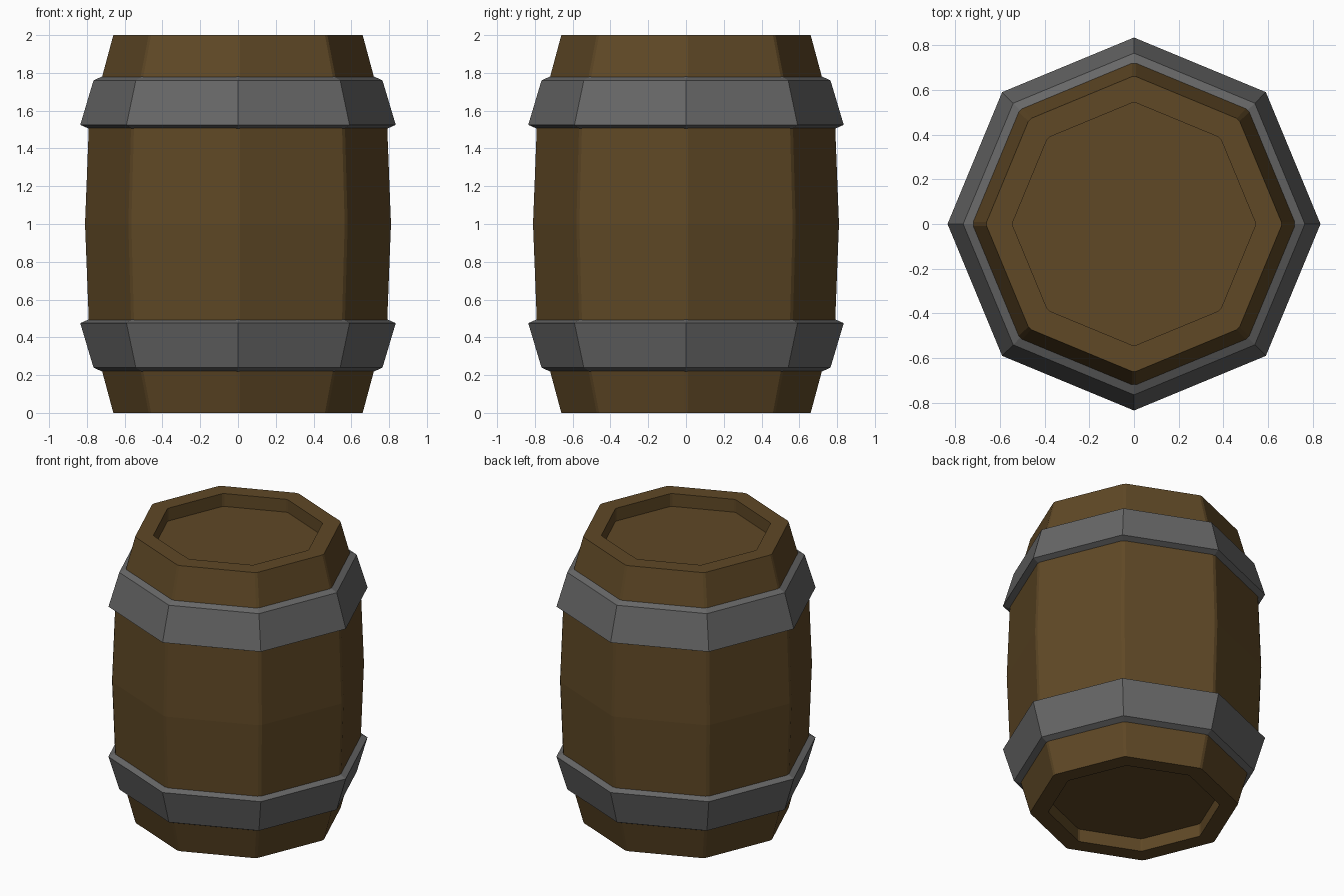
import bpy, math

if "Cube" in bpy.data.objects:
    bpy.data.objects.remove(bpy.data.objects["Cube"])

SIDES = 8


def material(name, rgb):
    m = bpy.data.materials.new(name)
    m.diffuse_color = (*rgb, 1)
    m.use_nodes = True
    m.node_tree.nodes["Principled BSDF"].inputs["Base Color"].default_value = m.diffuse_color
    return m


def lathe(name, profile, mat, closed, corner=0.0):
    """Revolve (radius, z) points around z as an octagon.
    corner > 0 splits every corner in two (degrees) for a narrow chamfer."""
    offsets = (-corner, corner) if corner else (0,)
    angles = [math.radians(i * 360 / SIDES + o) for i in range(SIDES) for o in offsets]
    n, rings = len(angles), len(profile)
    verts = [(r * math.cos(a), r * math.sin(a), z) for r, z in profile for a in angles]
    faces = []
    for j in range(rings if closed else rings - 1):
        k = (j + 1) % rings
        for i in range(n):
            i2 = (i + 1) % n
            faces.append((j * n + i, j * n + i2, k * n + i2, k * n + i))
    if not closed:  # recessed heads at both ends
        faces.append(tuple(reversed(range(n))))
        faces.append(tuple(range((rings - 1) * n, rings * n)))
    mesh = bpy.data.meshes.new(name)
    mesh.from_pydata(verts, [], faces)
    mesh.materials.append(mat)
    ob = bpy.data.objects.new(name, mesh)
    bpy.context.collection.objects.link(ob)
    return ob


wood = material("dark wood", (0.115, 0.065, 0.019))
iron = material("grey iron", (0.135, 0.135, 0.135))

# Barrel body: recessed head, rim, bulging staves, mirrored about z = 1
half = [(0.543, 0.09), (0.543, 0.0), (0.66, 0.0), (0.722, 0.23), (0.79, 0.49)]
body = half + [(0.81, 1.0)] + [(r, 2 - z) for r, z in reversed(half)]
lathe("barrel_body", body, wood, False, corner=0.8)

# Iron hoops
hoop = [(0.70, 0.22), (0.722, 0.22), (0.765, 0.24), (0.835, 0.475), (0.79, 0.495), (0.76, 0.495)]
lathe("lower_hoop", hoop, iron, True)
lathe("upper_hoop", [(r, 2 - z) for r, z in reversed(hoop)], iron, True)
